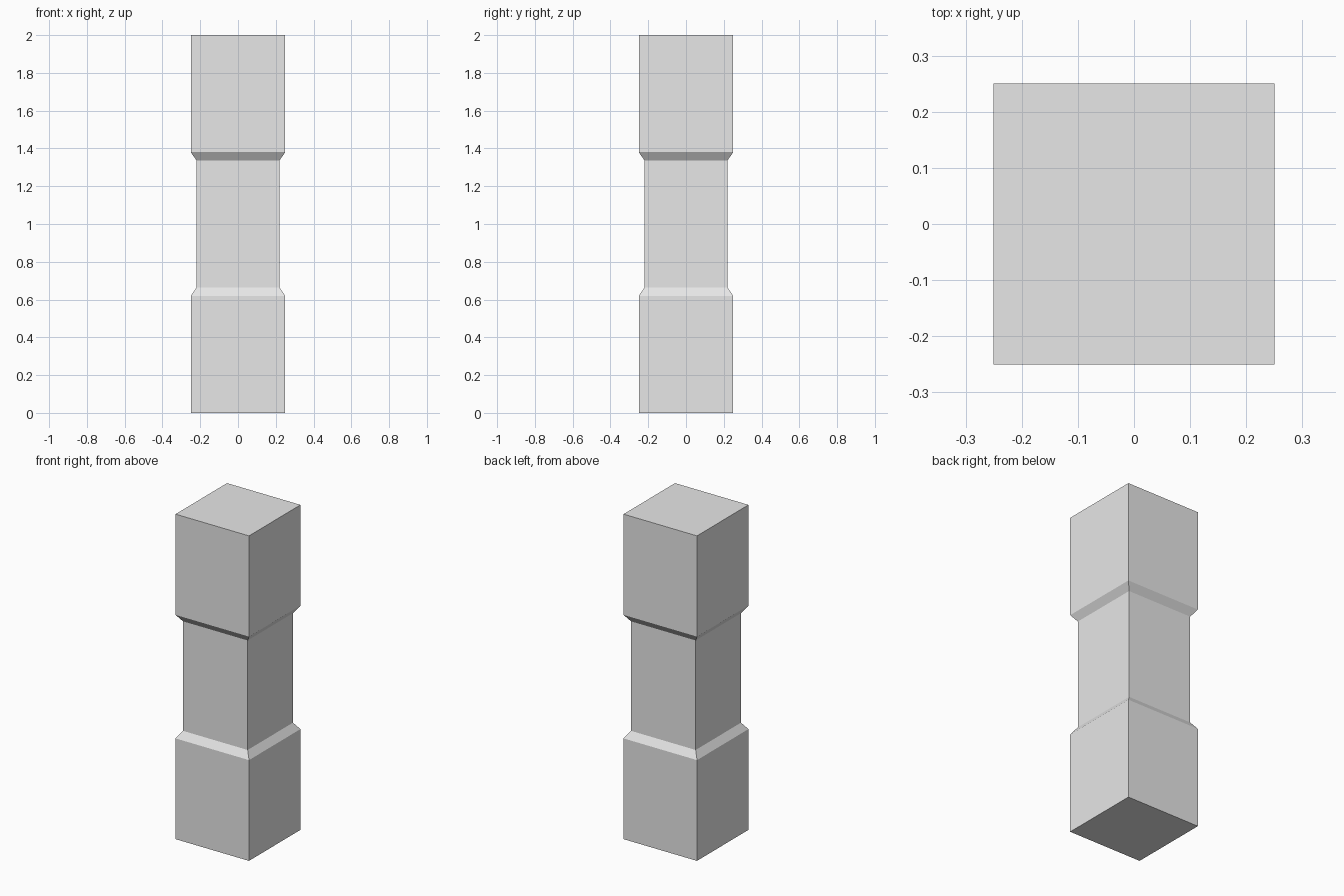
import bpy
import bmesh

cube = bpy.data.objects.get("Cube")
if cube:
    bpy.data.objects.remove(cube, do_unlink=True)

# Plain grey material
grey = bpy.data.materials.new("light_grey")
grey.use_nodes = True
colour = (0.8, 0.8, 0.8, 1.0)
grey.diffuse_color = colour
grey.node_tree.nodes["Principled BSDF"].inputs["Base Color"].default_value = colour

# Square pillar profile: half width and height, from base to top
OUTER, WAIST = 0.25, 0.22
profile = [(OUTER, 0.0), (OUTER, 0.62), (WAIST, 0.663),
           (WAIST, 1.337), (OUTER, 1.38), (OUTER, 2.0)]
corners = [(-1, -1), (1, -1), (1, 1), (-1, 1)]

# Square rings joined by flat sides
bm = bmesh.new()
rings = [[bm.verts.new((x * r, y * r, z)) for x, y in corners] for r, z in profile]
for low, high in zip(rings, rings[1:]):
    for i in range(4):
        j = (i + 1) % 4
        bm.faces.new((low[i], low[j], high[j], high[i]))

# Bottom and top caps
bm.faces.new(rings[0][::-1])
bm.faces.new(rings[-1])
bmesh.ops.recalc_face_normals(bm, faces=bm.faces)

mesh = bpy.data.meshes.new("pillar")
bm.to_mesh(mesh)
bm.free()
mesh.materials.append(grey)
pillar = bpy.data.objects.new("pillar", mesh)
bpy.context.collection.objects.link(pillar)
